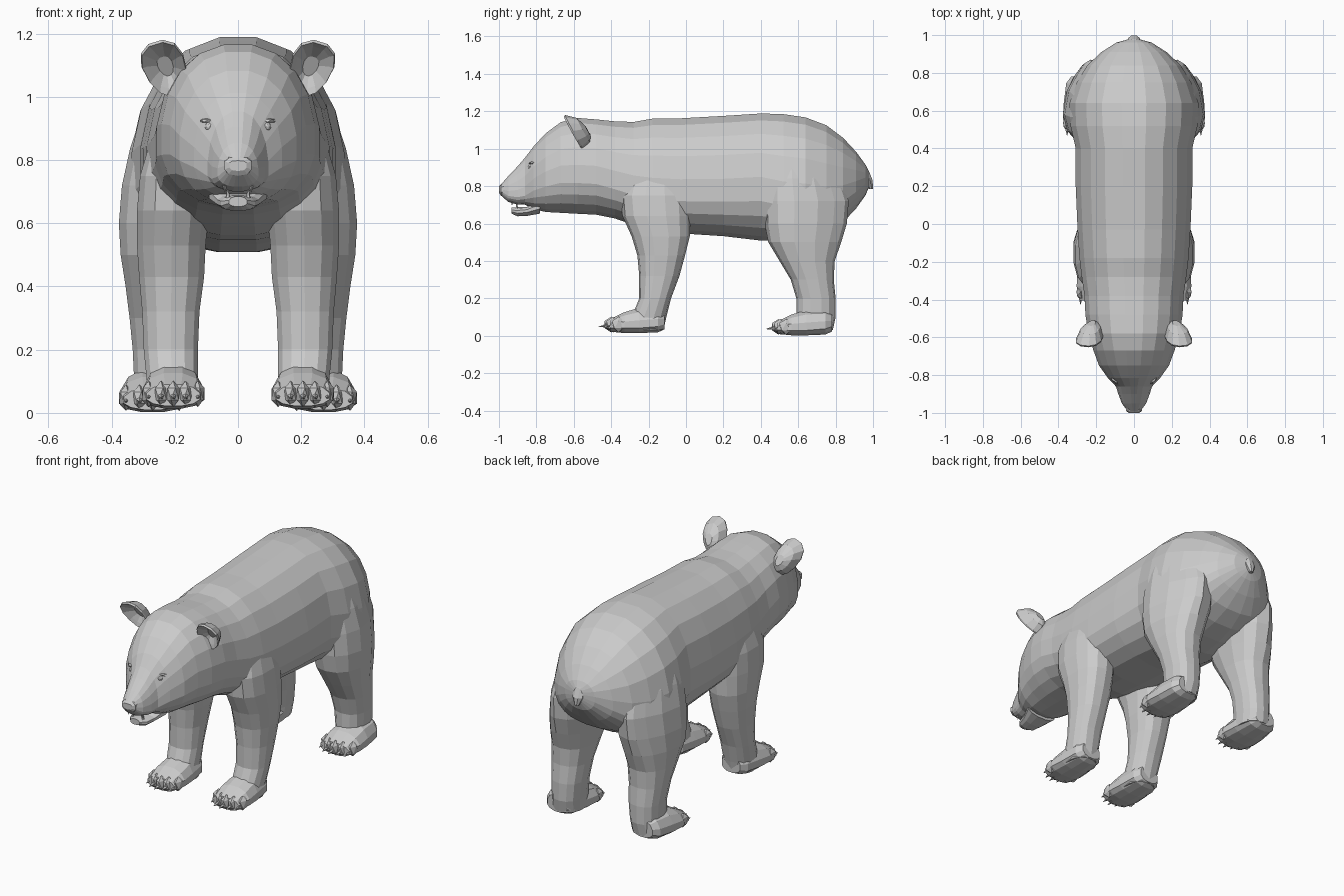
import bpy, bmesh, math
from mathutils import Vector, Matrix

if "Cube" in bpy.data.objects:
    bpy.data.objects.remove(bpy.data.objects["Cube"])


def finish(name, bm):
    bmesh.ops.recalc_face_normals(bm, faces=bm.faces)
    me = bpy.data.meshes.new(name)
    bm.to_mesh(me)
    bm.free()
    ob = bpy.data.objects.new(name, me)
    bpy.context.collection.objects.link(ob)
    return ob


def loft(name, rings):
    """Skin a list of equal-sized point rings and cap both ends."""
    bm = bmesh.new()
    vs = [[bm.verts.new(p) for p in r] for r in rings]
    n = len(vs[0])
    for a, b in zip(vs, vs[1:]):
        for i in range(n):
            j = (i + 1) % n
            bm.faces.new((a[i], a[j], b[j], b[i]))
    bm.faces.new(vs[0])
    bm.faces.new(vs[-1])
    return finish(name, bm)


def circle(n, e):
    """Slightly squared unit circle."""
    pts = []
    for i in range(n):
        t = 2 * math.pi * (i + 0.5) / n
        c, s = math.cos(t), math.sin(t)
        pts.append((math.copysign(abs(c) ** e, c), math.copysign(abs(s) ** e, s)))
    return pts


def along_y(name, stations, n=20, e=0.9, cx=0):
    """Stations: y, bottom z, widest z, top z, half width."""
    return loft(name, [[(cx + w * c, y, zc + s * ((zt - zc) if s > 0 else (zc - zb)))
                        for c, s in circle(n, e)] for y, zb, zc, zt, w in stations])


def along_z(name, stations, side, taper, n=14, e=0.85):
    """Stations: z, front y, back y, inner x, outer x. Taper narrows the outer back of the thigh."""
    rings = []
    for z, y0, y1, x0, x1 in stations:
        t = taper * min(1, max(0, (z - .35) / .3))
        rings.append([(side * ((x0 + x1) / 2 + c * (x1 - x0) / 2 * (1 - t * max(0, s) * (c > 0))),
                       (y0 + y1) / 2 + s * (y1 - y0) / 2, z) for c, s in circle(n, e)])
    return loft(name, rings)


# Head and trunk in one skin, from muzzle to rump
body = along_y("body", [
    (-.990, .750, .778, .808, .035), (-.950, .715, .755, .855, .065),
    (-.900, .700, .750, .908, .084), (-.860, .700, .760, .955, .097),
    (-.815, .675, .800, 1.015, .140), (-.750, .660, .830, 1.085, .187),
    (-.670, .655, .855, 1.145, .217), (-.580, .650, .855, 1.168, .245),
    (-.480, .645, .850, 1.160, .260), (-.380, .625, .820, 1.150, .265),
    (-.280, .590, .790, 1.147, .280), (-.180, .560, .770, 1.165, .292),
    (-.030, .545, .760, 1.167, .302), (.200, .530, .760, 1.180, .312),
    (.400, .506, .770, 1.193, .312), (.520, .506, .740, 1.190, .340),
    (.640, .525, .730, 1.172, .345), (.750, .555, .720, 1.130, .306),
    (.840, .605, .745, 1.062, .250), (.910, .680, .790, .985, .175),
    (.960, .750, .830, .915, .095), (.978, .795, .840, .880, .030)])

FRONT_LEG = [
    (.03, -.30, -.12, .125, .285), (.10, -.29, -.105, .125, .29),
    (.20, -.25, -.08, .125, .30), (.32, -.25, -.035, .12, .305),
    (.43, -.26, -.005, .105, .315), (.53, -.29, .02, .10, .322),
    (.64, -.34, .025, .09, .322), (.75, -.35, .02, .10, .312),
    (.84, -.32, 0, .12, .285), (.90, -.25, -.05, .15, .24)]
HIND_LEG = [
    (.03, .58, .785, .17, .34), (.10, .59, .80, .165, .33),
    (.20, .59, .80, .155, .335), (.30, .56, .79, .145, .345),
    (.40, .50, .795, .13, .358), (.50, .44, .83, .11, .374),
    (.60, .42, .86, .09, .380), (.72, .415, .87, .09, .370),
    (.84, .42, .83, .10, .343), (.95, .45, .76, .12, .305),
    (1.03, .52, .70, .14, .255)]
FOOT = [(-.115, .03, .07, .13, .06), (-.15, .014, .06, .15, .085),
        (-.25, .010, .05, .15, .097), (-.33, .010, .05, .125, .102),
        (-.405, .018, .048, .088, .087)]


def paw(name, side, cx, dy, dz, k):
    """Five toes with claws, fanned along the front of a foot."""
    bm = bmesh.new()
    for i in range(-2, 3):
        x = side * (cx + i * .039 * k)
        y = -.40 + dy + .010 * i * i
        bmesh.ops.create_icosphere(
            bm, subdivisions=1, radius=1,
            matrix=Matrix.Translation((x, y, .057 + dz)) @ Matrix.Diagonal((.024, .042, .042, 1)))
        bmesh.ops.create_cone(
            bm, segments=5, radius1=.013, radius2=.001, depth=.05, cap_ends=True,
            matrix=Matrix.Translation((x, y - .042, .048 + dz)) @ Matrix.Rotation(math.radians(97), 4, 'X'))
    finish(name, bm)


# Legs and feet, welded into the body; toes stay separate
limbs = []
for side in (1, -1):
    for tag, leg, cx, dy, dz, k, taper in (("front", FRONT_LEG, .205, 0, .003, 1, 0),
                                           ("hind", HIND_LEG, .270, .895, -.009, 1.08, .6)):
        limbs.append(along_z(tag + "_leg", leg, side, taper))
        limbs.append(along_y(tag + "_foot", [(y + dy, b + dz, c + dz, t + dz, w * k)
                                             for y, b, c, t, w in FOOT], 12, .9, side * cx))
        paw(tag + "_toes", side, cx, dy, dz, k)

bpy.context.view_layer.objects.active = body
for limb in limbs:
    mod = body.modifiers.new("weld", 'BOOLEAN')
    mod.operation = 'UNION'
    mod.solver = 'EXACT'
    mod.object = limb
    bpy.ops.object.modifier_apply(modifier=mod.name)
    bpy.data.objects.remove(limb)

# Lower jaw, nose pad
along_y("lower_jaw", [(-.932, .652, .667, .685, .030), (-.90, .638, .662, .688, .055),
                      (-.85, .640, .668, .690, .068), (-.78, .652, .69, .73, .095)], 12)
along_y("nose", [(-1.0, .765, .785, .798, .028), (-.99, .750, .785, .808, .044),
                 (-.95, .748, .785, .825, .046)], 10, .7)

# Tail, hanging against the rump
loft("tail", [[(w * c, y + d * s, z) for c, s in circle(8, 1)] for z, y, w, d in (
    (.93, .925, .015, .015), (.88, .955, .035, .025), (.83, .975, .034, .025), (.785, .988, .012, .012))])

# Ears (cupped, leaning forward), eyes, teeth
U = Vector((.9, .1, -.28)).normalized()
V = Vector((.3, -.45, .8)).normalized()
N = U.cross(V)
C = Vector((.230, -.600, 1.088))
for side in (1, -1):
    rings = []
    for k, d, drop in ((.3, -.07, -.03), (.72, -.05, -.015), (1, -.004, 0),
                       (.96, .006, 0), (.75, -.008, 0), (.35, -.035, -.01)):
        ring = []
        for c, s in circle(12, .9):
            wide = 1 + .18 * s      # broader at the tip than at the base
            p = C + U * (.068 * k * c * wide) + V * (.104 * k * s + drop) + N * d
            ring.append((side * p.x, p.y, p.z))
        rings.append(ring)
    loft("ear", rings)

    bm = bmesh.new()
    bmesh.ops.create_icosphere(bm, subdivisions=2, radius=.015,
                               matrix=Matrix.Translation((side * .09, -.832, .905)))
    finish("eye", bm)
    bm = bmesh.new()
    bmesh.ops.create_icosphere(
        bm, subdivisions=1, radius=1, matrix=Matrix.Translation((side * .095, -.822, .924))
        @ Matrix.Rotation(side * .3, 4, 'Z') @ Matrix.Diagonal((.028, .02, .009, 1)))
    finish("brow", bm)

    bm = bmesh.new()
    for x, y, z, flip in ((.032, -.905, .695, 0), (.042, -.93, .712, math.pi)):
        bmesh.ops.create_cone(bm, segments=5, radius1=.008, radius2=.001, depth=.03, cap_ends=True,
                              matrix=Matrix.Translation((side * x, y, z)) @ Matrix.Rotation(flip, 4, 'X'))
    finish("teeth", bm)
